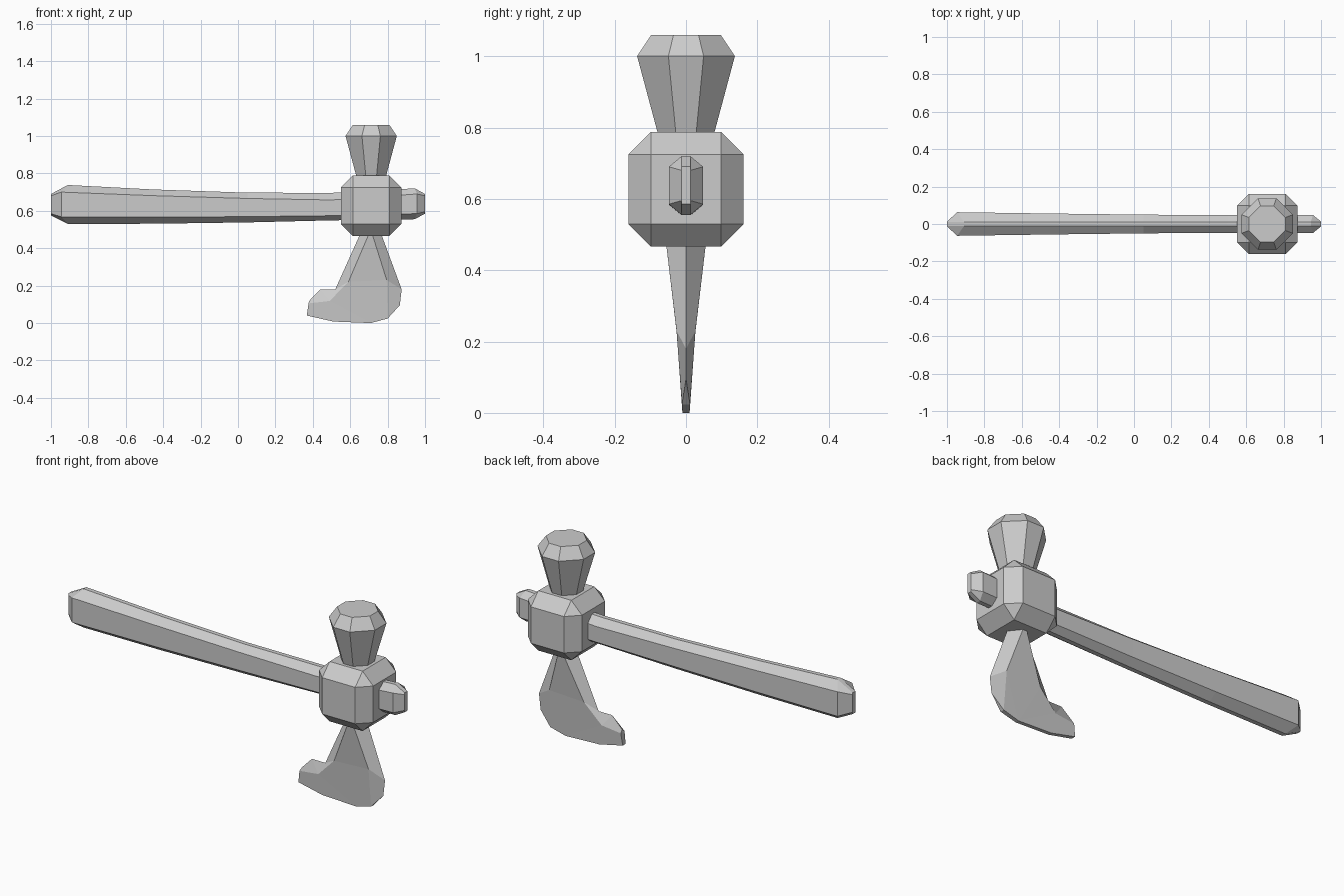
import bpy, bmesh, math

if "Cube" in bpy.data.objects:
    bpy.data.objects.remove(bpy.data.objects["Cube"])


def finish(name, bm):
    bmesh.ops.recalc_face_normals(bm, faces=bm.faces[:])
    mesh = bpy.data.meshes.new(name)
    bm.to_mesh(mesh)
    bm.free()
    obj = bpy.data.objects.new(name, mesh)
    bpy.context.collection.objects.link(obj)
    return obj


def loft(name, rings):
    """Join equal-length rings of points and cap both ends."""
    bm = bmesh.new()
    rows = [[bm.verts.new(p) for p in r] for r in rings]
    n = len(rows[0])
    for a, b in zip(rows, rows[1:]):
        for i in range(n):
            j = (i + 1) % n
            bm.faces.new((a[i], a[j], b[j], b[i]))
    bm.faces.new(rows[0])
    bm.faces.new(rows[-1])
    return finish(name, bm)


# Handle: narrow-topped octagonal section, swelling at the grip
def handle_ring(x, side_dx, top, hi, lo, bottom, w, n=0.012):
    half = [(x, n, top), (x + side_dx, w, hi), (x + side_dx, w, lo), (x, n, bottom)]
    return half + [(px, -py, pz) for px, py, pz in reversed(half)]


loft("handle", [handle_ring(*s) for s in (
    (-1.00, 0.0, 0.69, 0.68, 0.585, 0.575, 0.013),
    (-0.91, -0.035, 0.738, 0.70, 0.568, 0.53, 0.063),
    (-0.45, 0.0, 0.714, 0.681, 0.566, 0.531, 0.056),
    (0.05, 0.0, 0.697, 0.666, 0.569, 0.538, 0.05),
    (0.50, 0.0, 0.696, 0.658, 0.574, 0.549, 0.047),
    (0.945, 0.012, 0.72, 0.69, 0.585, 0.555, 0.048),
    (1.00, 0.0, 0.69, 0.68, 0.595, 0.585, 0.013))])

# Head block: chamfered cube
bm = bmesh.new()
bmesh.ops.create_cube(bm, size=0.322)
bmesh.ops.bevel(bm, geom=bm.edges[:], offset=0.063, segments=1, affect='EDGES')
finish("head_block", bm).location = (0.712, 0, 0.627)


# Hammer: flared octagon with chamfered rim
def octagon(r, z):
    c = r * 0.36
    pts = [(r, -c), (r, c), (c, r), (-c, r), (-r, c), (-r, -c), (-c, -r), (c, -r)]
    return [(0.712 + x, y, z) for x, y in pts]


loft("hammer_poll", [octagon(0.07, 0.75), octagon(0.137, 1.0), octagon(0.097, 1.06)])

# Axe blade: mirrored flats with bevels running to a thin centre ridge
left_rim = [(0.664, 0.50), (0.52, 0.18), (0.44, 0.18), (0.38, 0.118)]
left_flat = [(0.71, 0.50), (0.59, 0.22), (0.49, 0.118), (0.377, 0.105)]
right_rim = [(0.757, 0.50), (0.875, 0.18), (0.865, 0.095)]
right_flat = [(0.71, 0.50), (0.795, 0.23), (0.80, 0.024)]
edge = [(0.368, 0.04), (0.51, 0.008), (0.71, 0.0)]

bm = bmesh.new()
rim_l = [bm.verts.new((x, 0, z)) for x, z in left_rim]
rim_r = [bm.verts.new((x, 0, z)) for x, z in right_rim]
cutting_edges = []
for s in (-1, 1):
    def flat(points):
        return [bm.verts.new((x, s * (0.01 + 0.05 * z + 0.095 * z * z), z)) for x, z in points]
    fl, fe = flat(left_flat), flat(edge)
    fr = [fl[0]] + flat(right_flat[1:])
    bm.faces.new(fl + fe + fr[:0:-1])
    for rim, inner in ((rim_l, fl), (rim_r, fr)):
        for i in range(len(rim) - 1):
            bm.faces.new((rim[i], rim[i + 1], inner[i + 1], inner[i]))
    cutting_edges.append([fl[-1]] + fe + [fr[-1]])
a, b = cutting_edges
for i in range(len(a) - 1):
    bm.faces.new((a[i], a[i + 1], b[i + 1], b[i]))
bm.faces.new((rim_l[-1], a[0], b[0]))
bm.faces.new((rim_r[-1], a[-1], b[-1]))
bmesh.ops.holes_fill(bm, edges=[e for e in bm.edges if e.is_boundary])
bmesh.ops.triangulate(bm, faces=[f for f in bm.faces if len(f.verts) > 4])
finish("axe_blade", bm)
